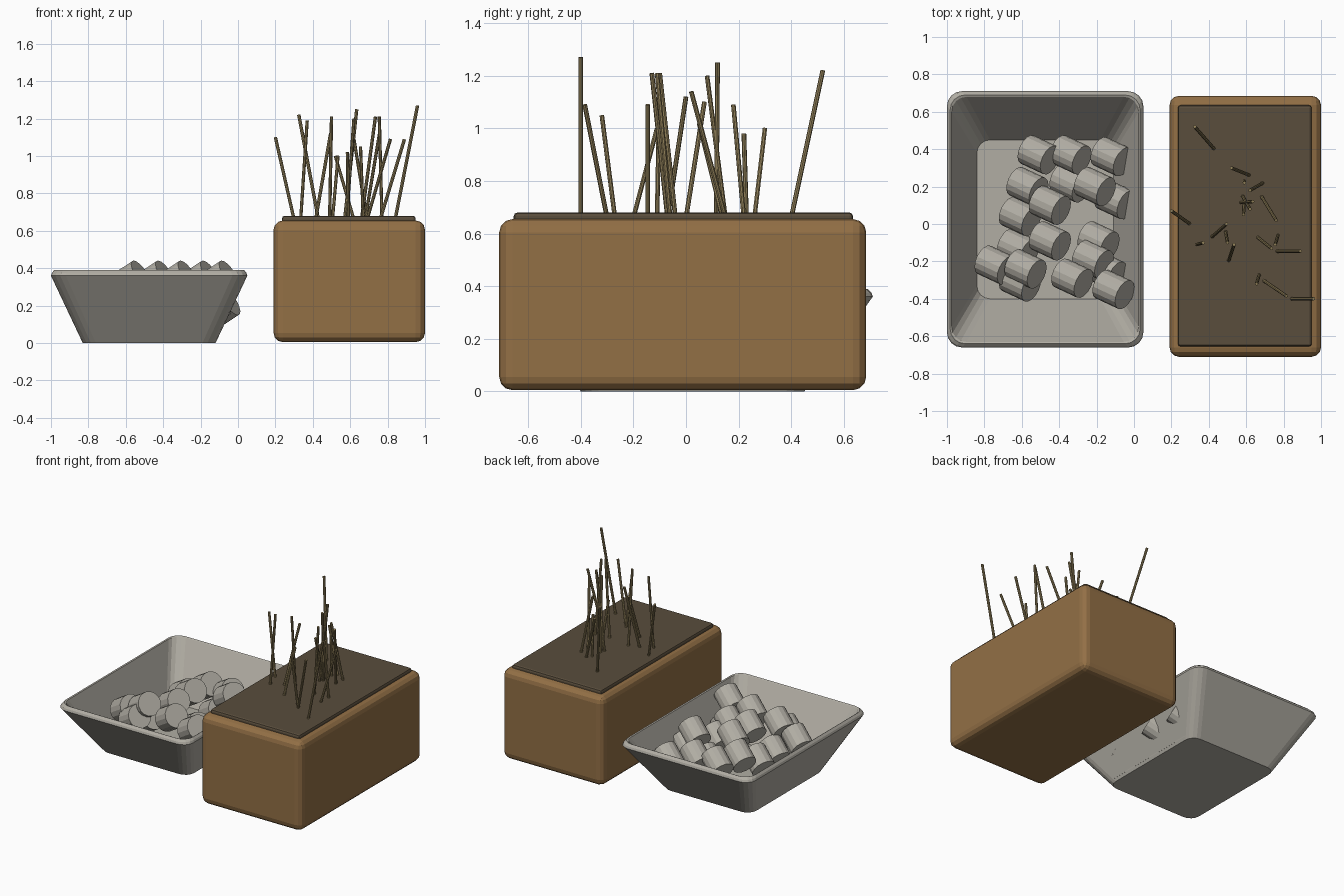
import bpy
import bmesh
import math
from mathutils import Vector

default_cube = bpy.data.objects.get("Cube")
if default_cube:
    bpy.data.objects.remove(default_cube, do_unlink=True)


def make_material(name, color):
    material = bpy.data.materials.new(name)
    material.use_nodes = True
    material.diffuse_color = (*color, 1)
    material.node_tree.nodes["Principled BSDF"].inputs["Base Color"].default_value = (*color, 1)
    return material


stone = make_material("warm grey", (0.44, 0.42, 0.37))
clay = make_material("brown clay", (0.29, 0.16, 0.06))
soil = make_material("dark soil", (0.10, 0.074, 0.045))
straw = make_material("dry straw", (0.28, 0.215, 0.10))


def finish(bm, name, material):
    """Turn a bmesh into a named, coloured object."""
    bmesh.ops.recalc_face_normals(bm, faces=bm.faces)
    mesh = bpy.data.meshes.new(name)
    bm.to_mesh(mesh)
    bm.free()
    mesh.materials.append(material)
    obj = bpy.data.objects.new(name, mesh)
    bpy.context.collection.objects.link(obj)
    return obj


def rounded_box(name, low, high, radius, segments, material):
    """Bevelled block spanning two opposite corners."""
    low, high = Vector(low), Vector(high)
    bm = bmesh.new()
    bmesh.ops.create_cube(bm, size=1)
    bmesh.ops.scale(bm, vec=high - low, verts=bm.verts)
    bmesh.ops.translate(bm, vec=(low + high) / 2, verts=bm.verts)
    obj = finish(bm, name, material)
    bevel = obj.modifiers.new("rounded_edges", "BEVEL")
    bevel.width = radius
    bevel.segments = segments
    return obj


def rounded_ring(bm, center, half_x, half_y, radius, z, steps=4):
    """Loop of vertices around a rectangle with round corners."""
    ring = []
    corners = ((1, 1), (-1, 1), (-1, -1), (1, -1))
    for quarter, (sx, sy) in enumerate(corners):
        for step in range(steps + 1):
            angle = (quarter + step / steps) * math.pi / 2
            x = center[0] + sx * (half_x - radius) + radius * math.cos(angle)
            y = center[1] + sy * (half_y - radius) + radius * math.sin(angle)
            ring.append(bm.verts.new((x, y, z)))
    return ring


def rod(name, start, end, radius, sides, material):
    """Closed cylinder between two points."""
    start, end = Vector(start), Vector(end)
    axis = end - start
    bm = bmesh.new()
    bmesh.ops.create_cone(bm, cap_ends=True, segments=sides,
                          radius1=radius, radius2=radius, depth=axis.length)
    bmesh.ops.rotate(bm, matrix=axis.to_track_quat("Z", "Y").to_matrix(), verts=bm.verts)
    bmesh.ops.translate(bm, vec=(start + end) / 2, verts=bm.verts)
    return finish(bm, name, material)


# Flared tray: outer wall, rim, inner wall and floor
bm = bmesh.new()
tray_profile = (
    (0.355, 0.425, 0.07, 0.0),
    (0.525, 0.685, 0.08, 0.36),
    (0.52, 0.68, 0.08, 0.375),
    (0.508, 0.665, 0.08, 0.39),
    (0.50, 0.655, 0.08, 0.385),
    (0.365, 0.425, 0.07, 0.02),
)
rings = [rounded_ring(bm, (-0.475, 0.025), *row) for row in tray_profile]
for lower, upper in zip(rings, rings[1:]):
    for i in range(len(lower)):
        j = (i + 1) % len(lower)
        bm.faces.new((lower[i], lower[j], upper[j], upper[i]))
bm.faces.new(rings[0])
bm.faces.new(rings[-1])
finish(bm, "tray", stone)

# Pile of short tilted cylinders, sorted by layer height
heading = math.radians(-25)
tilt = math.radians(31)
lean = Vector((math.cos(tilt) * math.cos(heading),
               math.cos(tilt) * math.sin(heading), math.sin(tilt)))
layers = {
    0.33: ((-0.58, -0.24), (-0.45, 0.1), (-0.45, -0.09),
           (-0.33, -0.29), (-0.21, 0.2), (-0.11, -0.35)),
    0.26: ((-0.51, 0.37), (-0.34, 0.37), (-0.57, 0.2),
           (-0.22, -0.19), (-0.74, -0.22), (-0.61, -0.31)),
    0.18: ((-0.12, 0.36), (-0.34, 0.22), (-0.1, 0.13), (-0.61, 0.04),
           (-0.19, -0.09), (-0.62, -0.13), (-0.15, -0.25)),
}
for height, spots in layers.items():
    for x, y in spots:
        middle = Vector((x, y, height))
        rod("pile_cylinder", middle - lean * 0.078, middle + lean * 0.078, 0.083, 16, stone)

# Planter block and soil slab
rounded_box("planter", (0.19, -0.71, 0.005), (1, 0.685, 0.655), 0.05, 3, clay)
rounded_box("soil_slab", (0.235, -0.655, 0.64), (0.95, 0.635, 0.68), 0.014, 2, soil)

# Dry stems: base x, base y, tip x, tip y, tip height
stems = (
    (0.43, 0.4, 0.325, 0.52, 1.22),
    (0.62, 0.26, 0.52, 0.3, 1),
    (0.59, 0.23, 0.59, 0.22, 0.98),
    (0.3, 0, 0.2, 0.07, 1.1),
    (0.68, 0.15, 0.76, 0.02, 1.14),
    (0.57, 0.115, 0.635, 0.12, 1.25),
    (0.58, 0.15, 0.62, 0.08, 1.2),
    (0.69, 0.22, 0.62, 0.18, 1.09),
    (0.76, -0.145, 0.89, -0.145, 1.09),
    (0.69, -0.3, 0.815, -0.385, 1.09),
    (0.67, -0.27, 0.655, -0.32, 1.05),
    (0.505, -0.2, 0.535, -0.11, 1),
    (0.335, -0.11, 0.37, -0.1, 1.19),
    (0.49, -0.04, 0.5, -0.1, 1.21),
    (0.77, -0.06, 0.755, -0.11, 1.21),
    (0.66, -0.07, 0.735, -0.13, 1.21),
    (0.415, -0.07, 0.495, 0, 1.12),
    (0.59, 0.14, 0.585, 0.05, 1.02),
    (0.84, -0.4, 0.96, -0.4, 1.27),
)
for base_x, base_y, tip_x, tip_y, tip_z in stems:
    rod("stem", (base_x, base_y, 0.66), (tip_x, tip_y, tip_z), 0.009, 8, straw)
